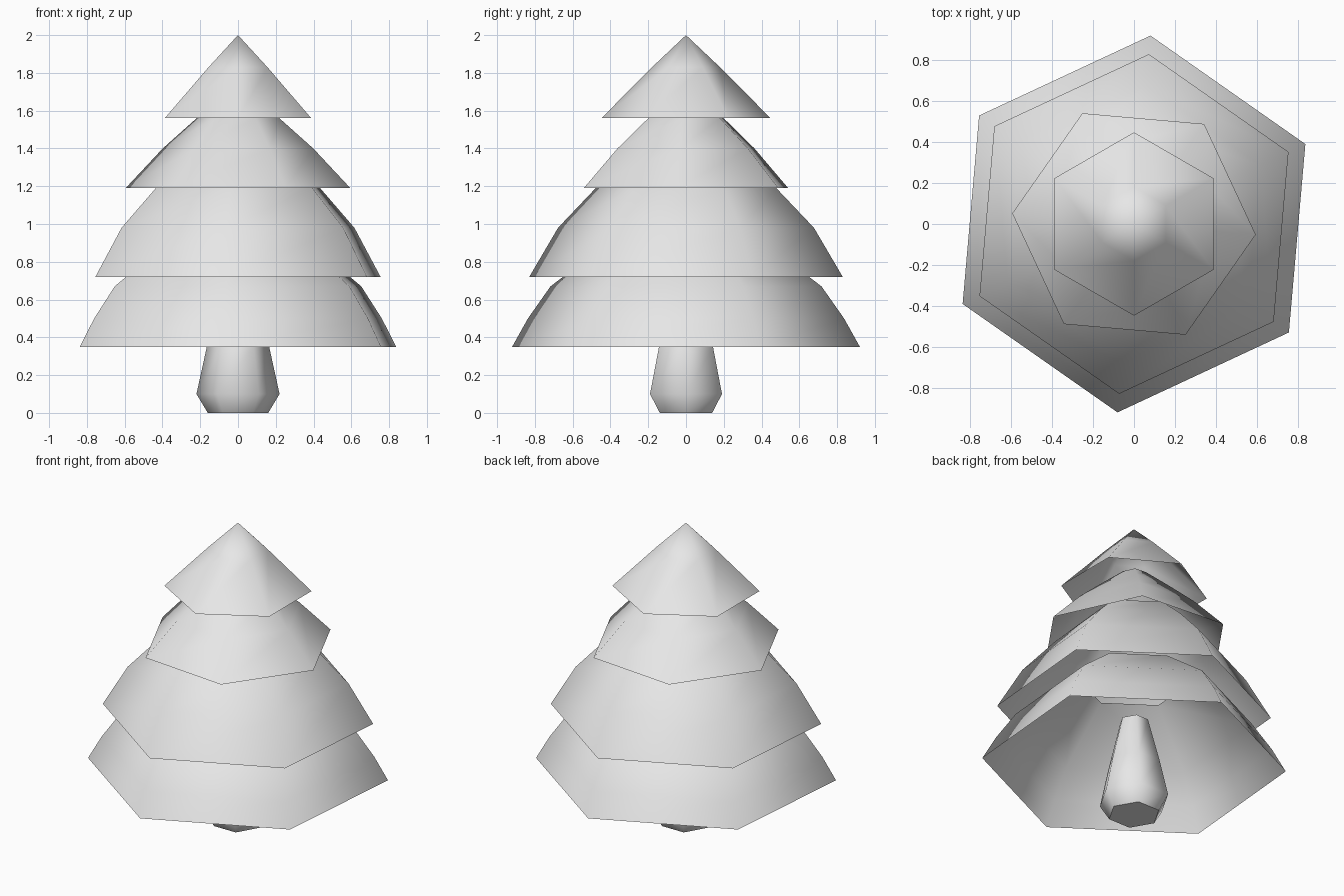
import bpy, bmesh, math

cube = bpy.data.objects.get("Cube")
if cube:
    bpy.data.objects.remove(cube, do_unlink=True)

mat = bpy.data.materials.new("light grey")
mat.use_nodes = True
GREY = (0.8, 0.8, 0.8, 1)
mat.diffuse_color = GREY
mat.node_tree.nodes["Principled BSDF"].inputs["Base Color"].default_value = GREY

SIDES = 6


def lathe(name, profile, turn, cap_bottom=False):
    """Six-sided smooth shell through (radius, height) rings; radius 0 makes a tip."""
    bm = bmesh.new()
    rings = []
    for r, z in profile:
        if r == 0:
            rings.append([bm.verts.new((0, 0, z))] * SIDES)
            continue
        angles = [math.radians(turn) + math.tau * i / SIDES for i in range(SIDES)]
        rings.append([bm.verts.new((r * math.cos(a), r * math.sin(a), z)) for a in angles])
    for low, high in zip(rings, rings[1:]):
        for i in range(SIDES):
            j = (i + 1) % SIDES
            corners = [low[i], low[j], high[j], high[i]]
            bm.faces.new(list(dict.fromkeys(corners)))
    for face in bm.faces:
        face.smooth = True
    if cap_bottom:
        base = bm.faces.new(rings[0][::-1])
        for edge in base.edges:
            edge.smooth = False
    mesh = bpy.data.meshes.new(name)
    bm.to_mesh(mesh)
    bm.free()
    mesh.materials.append(mat)
    obj = bpy.data.objects.new(name, mesh)
    bpy.context.collection.objects.link(obj)
    return obj


# Trunk, bulging near the ground and tapering inside the lowest branches
lathe("trunk", [(0.16, 0), (0.22, 0.1), (0.165, 0.35), (0.09, 0.65)], 0, cap_bottom=True)

# Hollow branch skirts, from the lowest to the top
lathe("lowest_branches", [(0.924, 0.35), (0.84, 0.5), (0.72, 0.67), (0.35, 0.95)], 25)
lathe("lower_branches", [(0.833, 0.72), (0.68, 0.98), (0.48, 1.19), (0.3, 1.35)], 25)
lathe("upper_branches", [(0.597, 1.19), (0.4, 1.4), (0.22, 1.56), (0.08, 1.68)], 55)
lathe("top_branches", [(0.448, 1.56), (0.18, 1.83), (0, 2.0)], 30)
